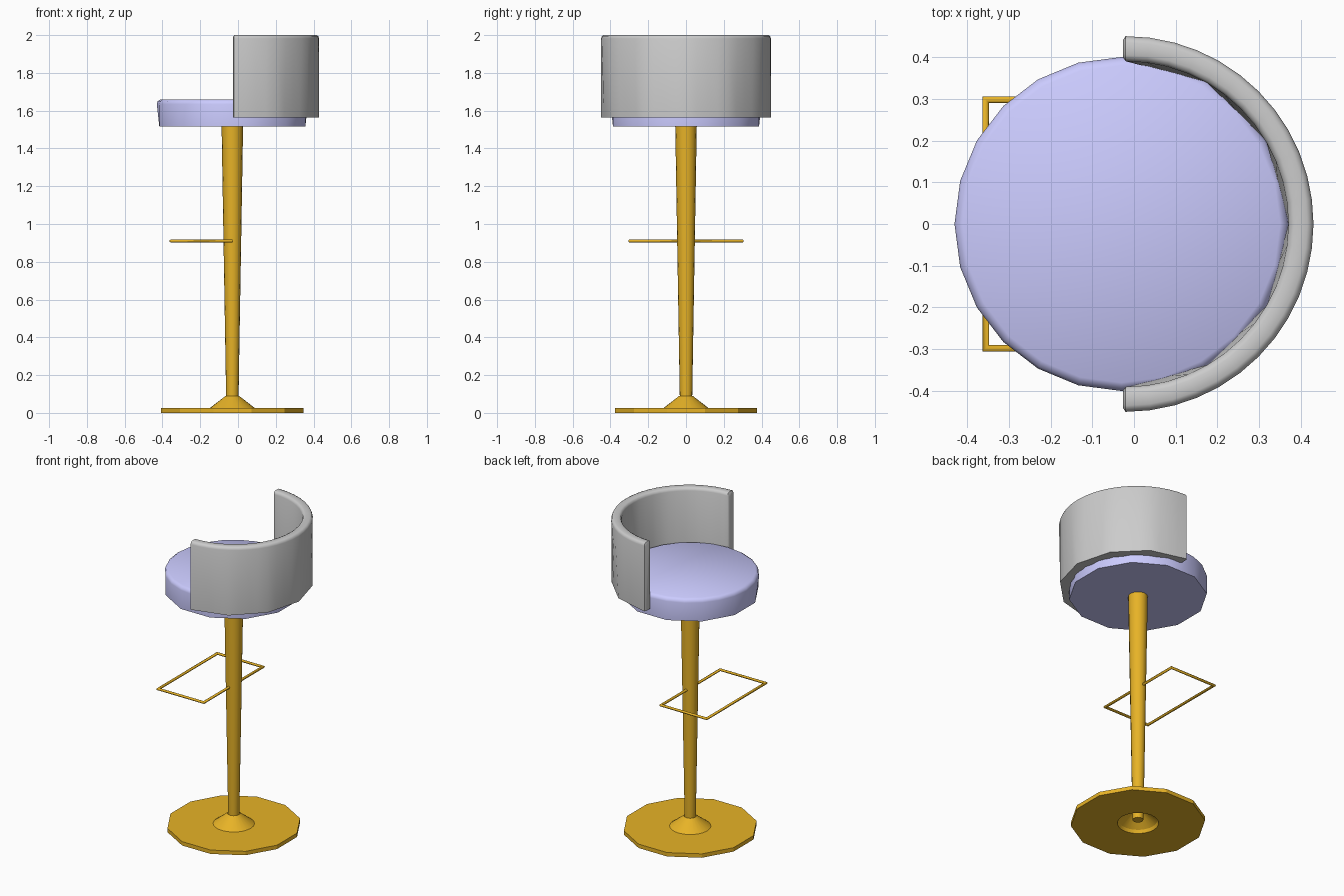
import bpy, bmesh
from math import sin, cos, pi, radians

if "Cube" in bpy.data.objects:
    bpy.data.objects.remove(bpy.data.objects["Cube"])

CX = -0.03  # axis of seat, pole and base


def material(name, rgb):
    m = bpy.data.materials.new(name)
    m.diffuse_color = (*rgb, 1)
    m.use_nodes = True
    m.node_tree.nodes["Principled BSDF"].inputs["Base Color"].default_value = m.diffuse_color
    return m


gold = material("gold", (0.8, 0.45, 0.02))
lilac = material("lilac", (0.6, 0.6, 1.0))


def facet(t, n, phase=0.0):
    """Radius factor that flattens a circle onto an n-sided polygon."""
    if not n:
        return 1.0
    a = (t - phase) % (2 * pi / n) - pi / n
    return cos(pi / n) / cos(a)


def skin(name, rings, mat=None, wrap=False, caps=True, angle=30):
    """Bridge closed rings of points into a mesh object."""
    bm = bmesh.new()
    vs = [[bm.verts.new(p) for p in ring] for ring in rings]
    pairs = list(zip(vs, vs[1:])) + ([(vs[-1], vs[0])] if wrap else [])
    for a, b in pairs:
        for i in range(len(a)):
            j = (i + 1) % len(a)
            bm.faces.new((a[i], a[j], b[j], b[i]))
    if caps and not wrap:
        bm.faces.new(vs[0])
        bm.faces.new(vs[-1])
    bmesh.ops.recalc_face_normals(bm, faces=bm.faces)
    me = bpy.data.meshes.new(name)
    bm.to_mesh(me)
    bm.free()
    ob = bpy.data.objects.new(name, me)
    bpy.context.collection.objects.link(ob)
    if mat:
        me.materials.append(mat)
    bpy.ops.object.select_all(action='DESELECT')
    ob.select_set(True)
    bpy.context.view_layer.objects.active = ob
    bpy.ops.object.shade_smooth_by_angle(angle=radians(angle))
    return ob


def lathe(name, profile, mat, steps=24, wrap=False, angle=30):
    """Profile rows are (radius, height, polygon sides or 0 for round)."""
    ts = [2 * pi * i / steps for i in range(steps)]
    rings = []
    for r, z, n in profile:
        f = [r * facet(t, n, pi / n if n else 0) for t in ts]
        rings.append([(CX + q * cos(t), q * sin(t), z) for q, t in zip(f, ts)])
    return skin(name, rings, mat, wrap, angle=angle)


# base plate with hollow cone collar
lathe("base_plate", [(0.12, 0, 0), (0.39, 0, 12), (0.39, 0.025, 12), (0.12, 0.025, 0),
                     (0.036, 0.09, 0), (0.03, 0.085, 0), (0.112, 0.02, 0)],
      gold, wrap=True, angle=20)

# tapered pole
lathe("pole", [(0.031, 0.022, 0), (0.033, 0.09, 0), (0.057, 1.52, 0)], gold, steps=16)

# cushion: round on top, coarser towards the bottom
lathe("seat", [(0.4, 1.515, 12), (0.4, 1.635, 0), (0.395, 1.65, 0), (0.38, 1.66, 0)], lilac, angle=40)

# rectangular footrest tube, mitred at its corners
tube = 0.008
corners = [(-0.355, -0.298, -1, -1), (-0.033, -0.298, 1, -1),
           (-0.033, 0.298, 1, 1), (-0.355, 0.298, -1, 1)]
skin("footrest", [[(x + sx * tube * cos(a), y + sy * tube * cos(a), 0.91 + tube * sin(a))
                   for a in (2 * pi * k / 8 for k in range(8))]
                  for x, y, sx, sy in corners], gold, wrap=True, angle=50)

# half-round backrest: (radius, height, polygon sides)
section = [(0.39, 1.565, 12), (0.39, 1.982, 0), (0.395, 1.995, 0), (0.405, 2.0, 0),
           (0.435, 2.0, 0), (0.445, 1.995, 0), (0.45, 1.982, 0), (0.45, 1.565, 12)]
BX = -0.02


def back_ring(t, shrink=0.0):
    ring = []
    for r, z, n in section:
        r = 0.42 + (r - 0.42) * (1 - shrink / 0.03)
        z = z - shrink if z > 1.9 else z
        q = r * facet(t, n)
        ring.append((BX + q * cos(t) - shrink * 0.7, q * sin(t), z))
    return ring


STEPS = 24
rings = [back_ring(-pi / 2 + pi * i / STEPS) for i in range(STEPS + 1)]
rings = [back_ring(-pi / 2, 0.009)] + rings + [back_ring(pi / 2, 0.009)]
skin("backrest", rings, angle=50)
